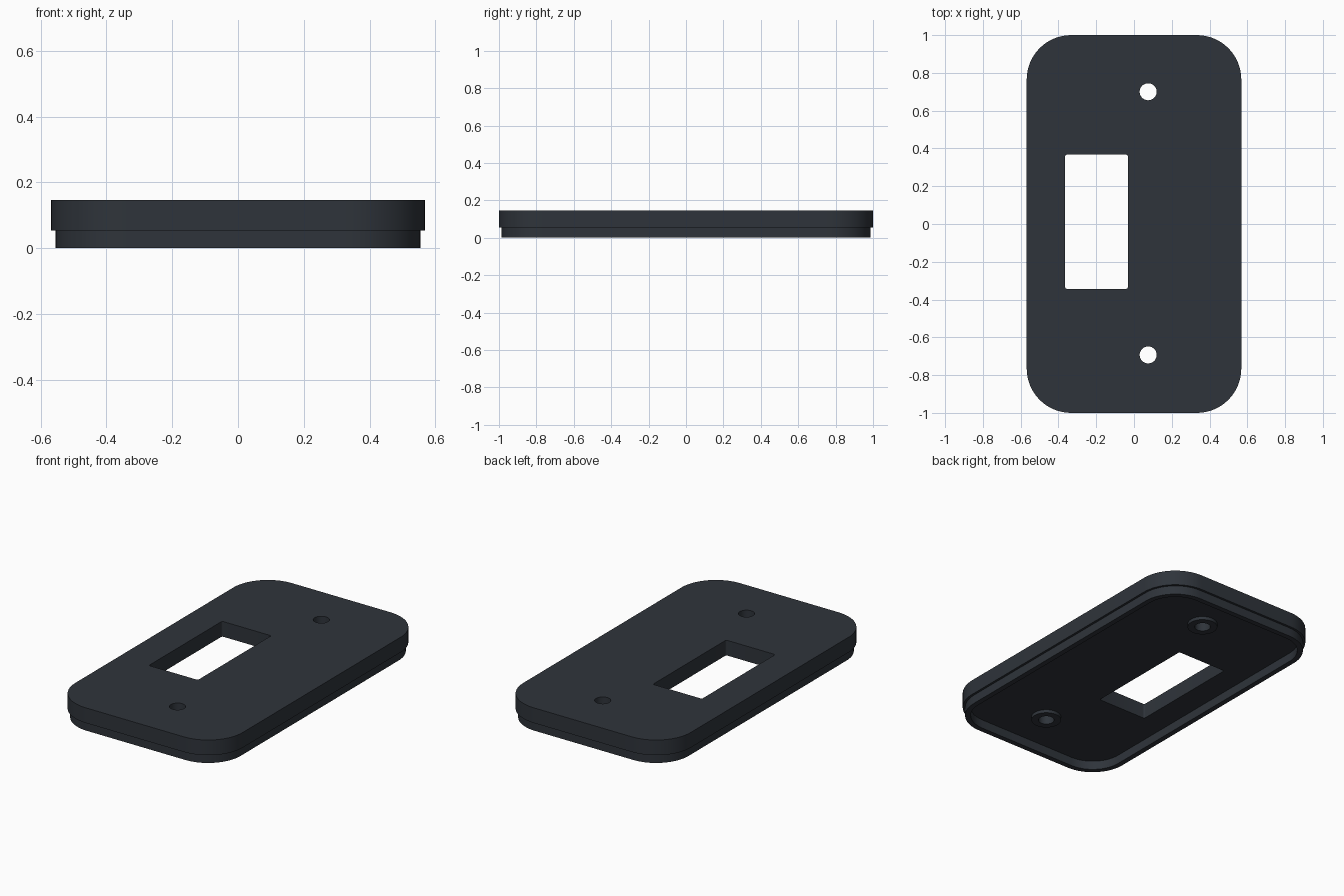
import bpy, bmesh
from math import cos, sin, pi

if "Cube" in bpy.data.objects:
    bpy.data.objects.remove(bpy.data.objects["Cube"])

mat = bpy.data.materials.new("dark_slate")
mat.diffuse_color = (0.028, 0.034, 0.043, 1)
mat.use_nodes = True
mat.node_tree.nodes["Principled BSDF"].inputs["Base Color"].default_value = mat.diffuse_color


def rounded_rect(x0, x1, y0, y1, r, n=16):
    pts = []
    for k, (cx, cy) in enumerate([(x1 - r, y1 - r), (x0 + r, y1 - r), (x0 + r, y0 + r), (x1 - r, y0 + r)]):
        for i in range(n + 1):
            a = (k + i / n) * pi / 2
            pts.append((cx + r * cos(a), cy + r * sin(a)))
    return pts


def circle(cx, cy, r, n=48):
    return [(cx + r * cos(2 * pi * i / n), cy + r * sin(2 * pi * i / n)) for i in range(n)]


def slab(name, loops, z0, z1):
    """Extrude an outline (first loop) with holes (other loops) from z0 to z1."""
    cu = bpy.data.curves.new(name, "CURVE")
    cu.dimensions, cu.fill_mode, cu.extrude = "2D", "BOTH", (z1 - z0) / 2
    for pts in loops:
        s = cu.splines.new("POLY")
        s.points.add(len(pts) - 1)
        for p, (x, y) in zip(s.points, pts):
            p.co = (x, y, 0, 1)
        s.use_cyclic_u = True
    ob = bpy.data.objects.new(name, cu)
    bpy.context.collection.objects.link(ob)
    bpy.ops.object.select_all(action="DESELECT")
    ob.select_set(True)
    bpy.context.view_layer.objects.active = ob
    bpy.ops.object.convert(target="MESH")
    ob = bpy.context.object
    ob.name = name
    bm = bmesh.new()
    bm.from_mesh(ob.data)
    bmesh.ops.remove_doubles(bm, verts=bm.verts, dist=1e-5)
    bmesh.ops.translate(bm, verts=bm.verts, vec=(0, 0, (z0 + z1) / 2))
    bmesh.ops.recalc_face_normals(bm, faces=bm.faces)
    bm.to_mesh(ob.data)
    bm.free()
    ob.data.materials.clear()
    ob.data.materials.append(mat)
    bpy.ops.object.shade_smooth_by_angle()


STEP, TOP, HOLE_X, HOLE_R = 0.054, 0.147, 0.075, 0.045
HOLES = {"back": 0.70, "front": -0.693}

# Cover plate with switch window and screw holes
window = rounded_rect(-0.365, -0.032, -0.343, 0.367, 0.01, 5)
slab("cover_plate",
     [rounded_rect(-0.568, 0.568, -1, 1, 0.235), window]
     + [circle(HOLE_X, y, HOLE_R) for y in HOLES.values()], STEP, TOP)

# Inset rim underneath
slab("under_rim", [rounded_rect(-0.554, 0.554, -0.986, 0.986, 0.221),
                   rounded_rect(-0.522, 0.522, -0.954, 0.954, 0.189)], 0, STEP)

# Short collars around the screw holes
for side, y in HOLES.items():
    slab(side + "_screw_collar", [circle(HOLE_X, y, 0.085), circle(HOLE_X, y, HOLE_R)], STEP - 0.02, STEP)
